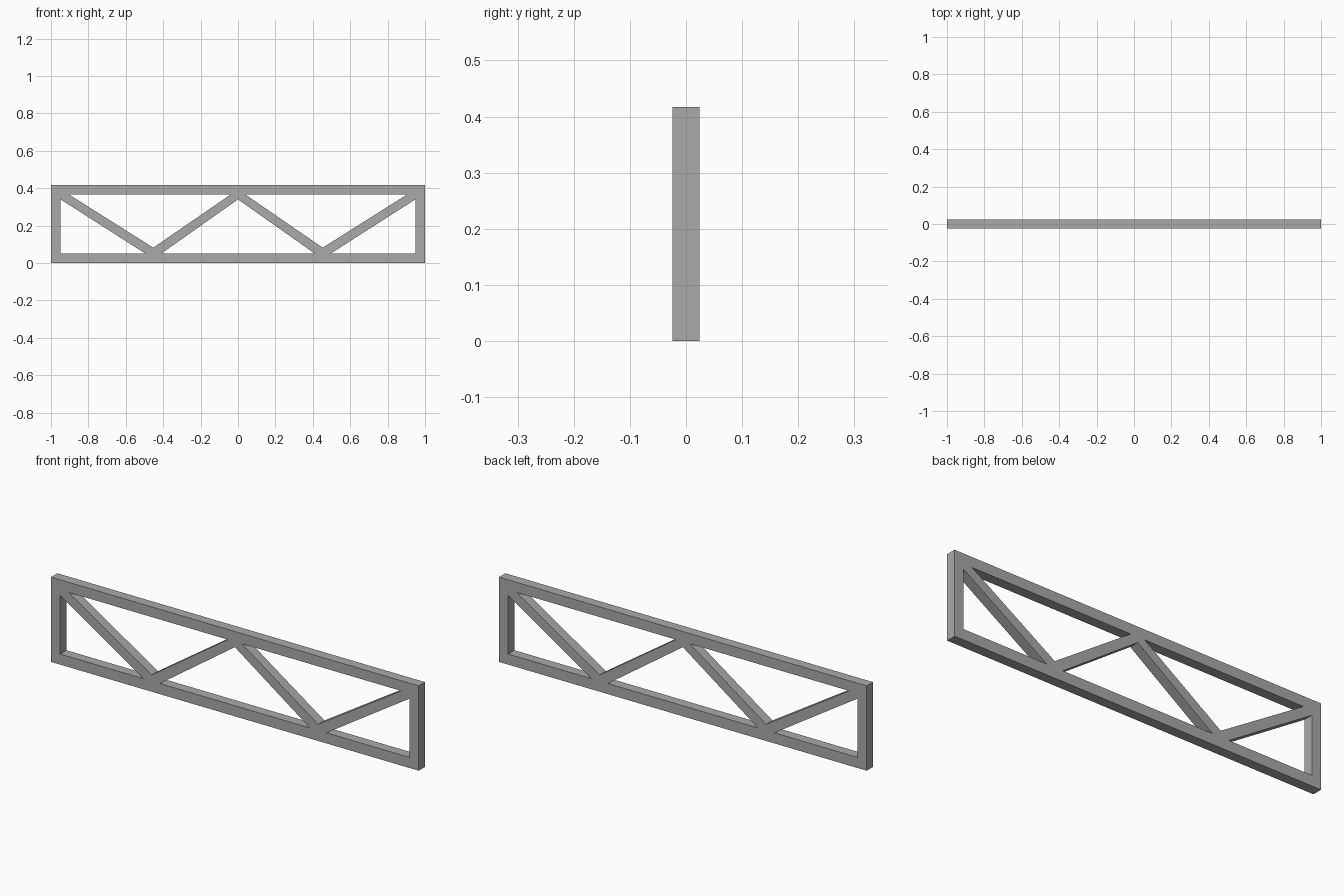
import bpy
import bmesh
from math import pi
from mathutils import Matrix

cube = bpy.data.objects.get("Cube")
if cube:
    bpy.data.objects.remove(cube, do_unlink=True)

HEIGHT, DEPTH = 0.417, 0.049
LOW, HIGH = 0.052, 0.367      # inner edges of the bottom and top chords

grey = bpy.data.materials.new("steel grey")
grey.use_nodes = True
color = (0.4, 0.4, 0.4, 1)
grey.diffuse_color = color
grey.node_tree.nodes["Principled BSDF"].inputs["Base Color"].default_value = color


def mirrored(points):
    return [(-x, z) for x, z in reversed(points)]


# Outline of the beam and the triangular openings between its braces
outline = [(-1, 0), (1, 0), (1, HEIGHT), (-1, HEIGHT)]
end_opening = [(-0.95, LOW), (-0.498, LOW), (-0.95, 0.341)]
upper_opening = [(-0.905, HIGH), (-0.453, 0.082), (-0.038, HIGH)]
centre_opening = [(-0.408, LOW), (0.408, LOW), (0, 0.34)]
loops = [outline, end_opening, mirrored(end_opening),
         upper_opening, mirrored(upper_opening), centre_opening]

# Filled profile, extruded to the depth of the beam
curve = bpy.data.curves.new("truss_profile", "CURVE")
curve.dimensions = "2D"
curve.fill_mode = "BOTH"
curve.extrude = DEPTH / 2
for loop in loops:
    spline = curve.splines.new("POLY")
    spline.points.add(len(loop) - 1)
    for point, (x, z) in zip(spline.points, loop):
        point.co = (x, z, 0, 1)
    spline.use_cyclic_u = True

profile = bpy.data.objects.new("truss_profile", curve)
bpy.context.collection.objects.link(profile)
bpy.context.view_layer.update()
evaluated = profile.evaluated_get(bpy.context.evaluated_depsgraph_get())
mesh = bpy.data.meshes.new_from_object(evaluated)
bpy.data.objects.remove(profile, do_unlink=True)

# Weld the solid, stand it upright and keep its faces flat
bm = bmesh.new()
bm.from_mesh(mesh)
bmesh.ops.remove_doubles(bm, verts=bm.verts, dist=0.0001)
bmesh.ops.transform(bm, matrix=Matrix.Rotation(pi / 2, 4, "X"), verts=bm.verts)
bmesh.ops.recalc_face_normals(bm, faces=bm.faces)
for face in bm.faces:
    face.smooth = False
    face.material_index = 0
bm.to_mesh(mesh)
bm.free()

mesh.name = "truss_beam"
mesh.materials.clear()
mesh.materials.append(grey)
beam = bpy.data.objects.new("truss_beam", mesh)
bpy.context.collection.objects.link(beam)
